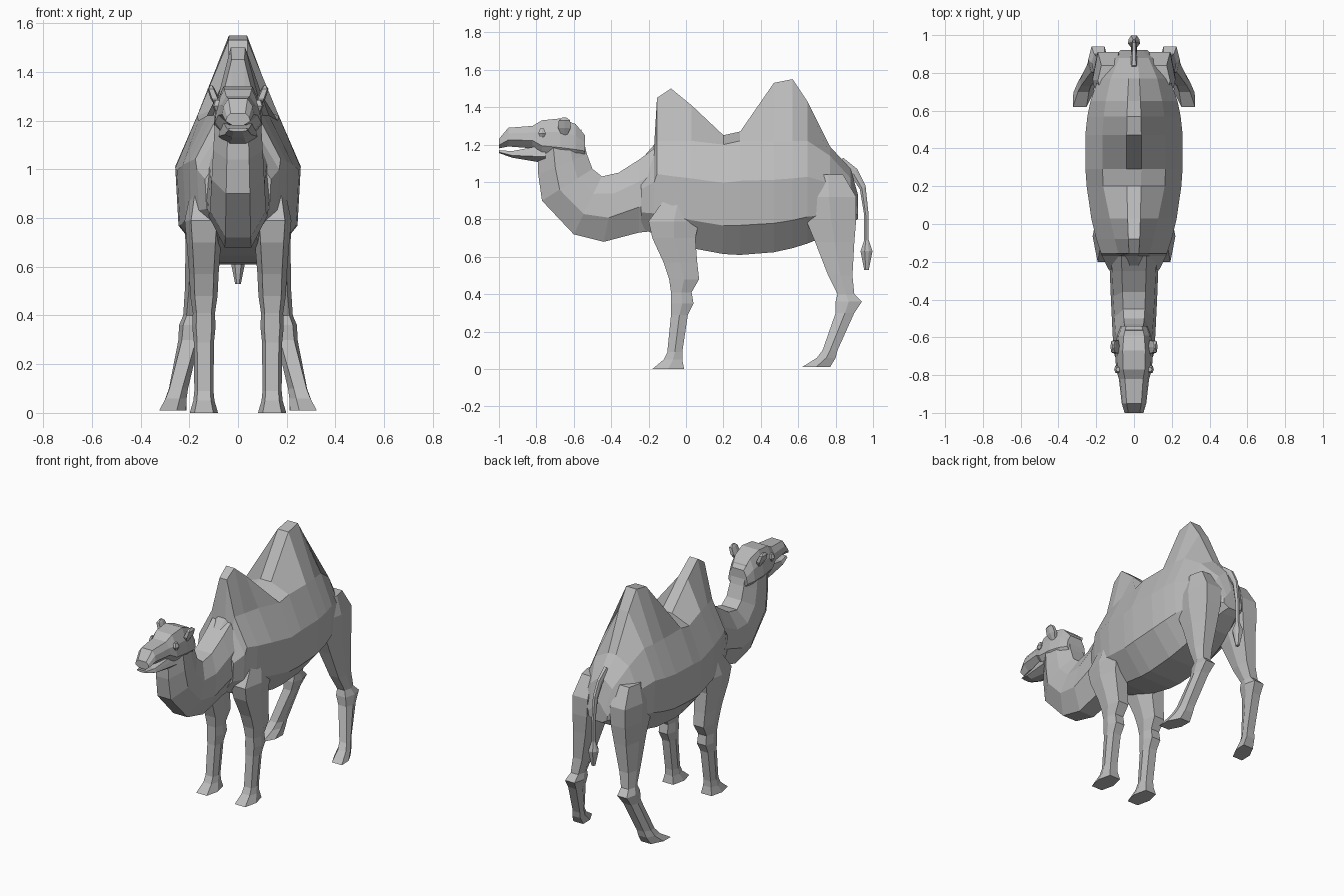
import bpy
import bmesh
from mathutils import Vector

cube = bpy.data.objects.get("Cube")
if cube:
    bpy.data.objects.remove(cube, do_unlink=True)

hide = bpy.data.materials.new("grey hide")
hide.use_nodes = True
hide.diffuse_color = (0.5, 0.5, 0.5, 1)
hide.node_tree.nodes["Principled BSDF"].inputs["Base Color"].default_value = hide.diffuse_color


def loft(name, rings):
    """Skin a row of closed rings with flat faces and cap both ends."""
    bm = bmesh.new()
    rows = [[bm.verts.new(point) for point in ring] for ring in rings]
    for first, second in zip(rows, rows[1:]):
        for i in range(len(first)):
            bm.faces.new((first[i - 1], first[i], second[i], second[i - 1]))
    bm.faces.new(rows[0])
    bm.faces.new(list(reversed(rows[-1])))
    bmesh.ops.recalc_face_normals(bm, faces=bm.faces)
    mesh = bpy.data.meshes.new(name)
    bm.to_mesh(mesh)
    bm.free()
    mesh.materials.append(hide)
    obj = bpy.data.objects.new(name, mesh)
    bpy.context.collection.objects.link(obj)


def mirrored(half):
    """Close a half section, listed from top to bottom, across x = 0."""
    return list(half) + [(-x, y, z) for x, y, z in reversed(half)]


def body_ring(y, top):
    """Barrel section: elliptical plan, curved belly, ridge rising to the top line."""
    reach = 0.54 if y > 0.4 else 0.75
    width = 0.26 * (1 - ((y - 0.4) / reach) ** 2) ** 0.5
    belly = 0.61 + (y - 0.3) ** 2 / 2
    shoulder = min(top - 0.05, 1.22)
    drop = shoulder - belly
    return mirrored([
        (width * 0.15, y, top),
        (width * min(0.65, 0.55 + y / 2), y, shoulder),
        (width, y, shoulder - drop * 0.35),
        (width * 0.95, y, shoulder - drop * 0.74),
        (width * 0.45, y, belly),
    ])


def slanted_ring(top, low, width, ridge=0.5):
    """Section spanned between a point on the upper and one on the lower outline."""
    top, low = Vector((0, *top)), Vector((0, *low))
    half = []
    for along, factor in ((0, ridge), (0.3, 0.9), (0.65, 1), (1, 0.45)):
        point = top.lerp(low, along)
        half.append((width * factor, point.y, point.z))
    return mirrored(half)


def six_sided_ring(x, front, back, z, width, splay=0):
    """Level ring around a limb; splay turns its front outward."""
    middle, flat = (front + back) / 2, width / 3
    outline = [(-flat, front), (flat, front), (width / 2, middle),
               (flat, back), (-flat, back), (-width / 2, middle)]
    return [(x + across + splay * (middle - y), y, z) for across, y in outline]


def paired(name, rings):
    """Build a part on the left and its mirror image on the right."""
    loft("left_" + name, rings)
    loft("right_" + name, [[(-x, y, z) for x, y, z in ring] for ring in rings])


def leg(name, hip_x, spread, rows):
    """Leg whose width follows its depth; a spread leg curves out and turns its foot."""
    rings = []
    for z, front, back in rows:
        splay = 2 * spread if z < 0.2 else 0
        width = 0.045 + 0.42 * (back - front)
        x = hip_x + spread * (1 - z) ** 2
        rings.append(six_sided_ring(x, front, back, z, width, splay))
    paired(name, rings)


# Trunk, following the back line over both humps
back_line = (
    (-.24, 1.12), (-.17, 1.2), (-.155, 1.45), (-.08, 1.5), (.03, 1.41),
    (.2, 1.25), (.29, 1.27), (.47, 1.53), (.57, 1.55), (.65, 1.43),
    (.77, 1.19), (.88, 1.07), (.92, .93),
)
loft("body", [body_ring(y, top) for y, top in back_line])

# Neck sweeping down from the head and back into the chest, widening evenly
nape = ((-.56, 1.28), (-.53, 1.15), (-.5, 1.07), (-.45, 1.03),
        (-.36, 1.05), (-.25, 1.12), (-.17, 1.18))
throat = ((-.79, 1.14), (-.79, 1.04), (-.77, .9), (-.6, .72),
          (-.44, .68), (-.25, .73), (-.15, .74))
loft("neck", [slanted_ring(top, low, 0.095 + i / 150)
              for i, (top, low) in enumerate(zip(nape, throat))])

# Skull and muzzle
loft("head", [slanted_ring((y, top), (y, low), width, ridge=0.6) for y, top, low, width in (
    (-1, 1.23, 1.18, .05),
    (-.95, 1.29, 1.19, .065),
    (-.82, 1.3, 1.18, .08),
    (-.77, 1.33, 1.12, .095),
    (-.67, 1.34, 1.1, .1),
    (-.59, 1.31, 1.1, .09),
    (-.54, 1.25, 1.12, .07),
)])

# Open lower jaw
loft("lower_jaw", [slanted_ring((y, top), (y, low), width, ridge=0.8) for y, top, low, width in (
    (-1, 1.17, 1.155, .04),
    (-.93, 1.165, 1.13, .055),
    (-.75, 1.2, 1.1, .08),
)])

# Tail with its tuft
loft("tail", [slanted_ring((y + size, z + rise), (y - size, z - rise), size) for y, z, size, rise in (
    (.82, 1.1, .02, .03),
    (.9, 1.05, .015, .02),
    (.945, .97, .015, .01),
    (.965, .82, .012, 0),
    (.965, .69, .012, 0),
    (.965, .63, .032, 0),
    (.965, .53, .012, 0),
)])

# Legs, from the shoulder or hip down to the hoof
leg("front_leg", 0.14, 0, (
    (.97, -.07, .02), (.79, -.2, .07), (.7, -.18, .05), (.57, -.12, .06),
    (.48, -.09, .07), (.41, -.08, .03), (.35, -.08, .04), (.29, -.08, .01),
    (.09, -.1, -.02), (.05, -.12, -.02), (0, -.18, -.01),
))
leg("hind_leg", 0.135, 0.135, (
    (1.04, .68, .84), (.92, .62, .91), (.8, .64, .91), (.68, .69, .9),
    (.5, .76, .89), (.4, .81, .9), (.36, .8, .94), (.3, .8, .9),
    (.1, .73, .81), (.06, .7, .8), (.01, .62, .77),
))

# Small upright ears leaning outward
paired("ear", [six_sided_ring(x, -.65 - depth, -.65 + depth, z, depth) for x, z, depth in (
    (.08, 1.25, .015), (.095, 1.29, .035), (.11, 1.33, .03), (.11, 1.345, .01),
)])

# Bulging eyes under the brow
paired("eye", [six_sided_ring(.085, -.77 - size, -.77 + size, z, size * 2) for z, size in (
    (1.24, .01), (1.26, .02), (1.285, .01),
)])
